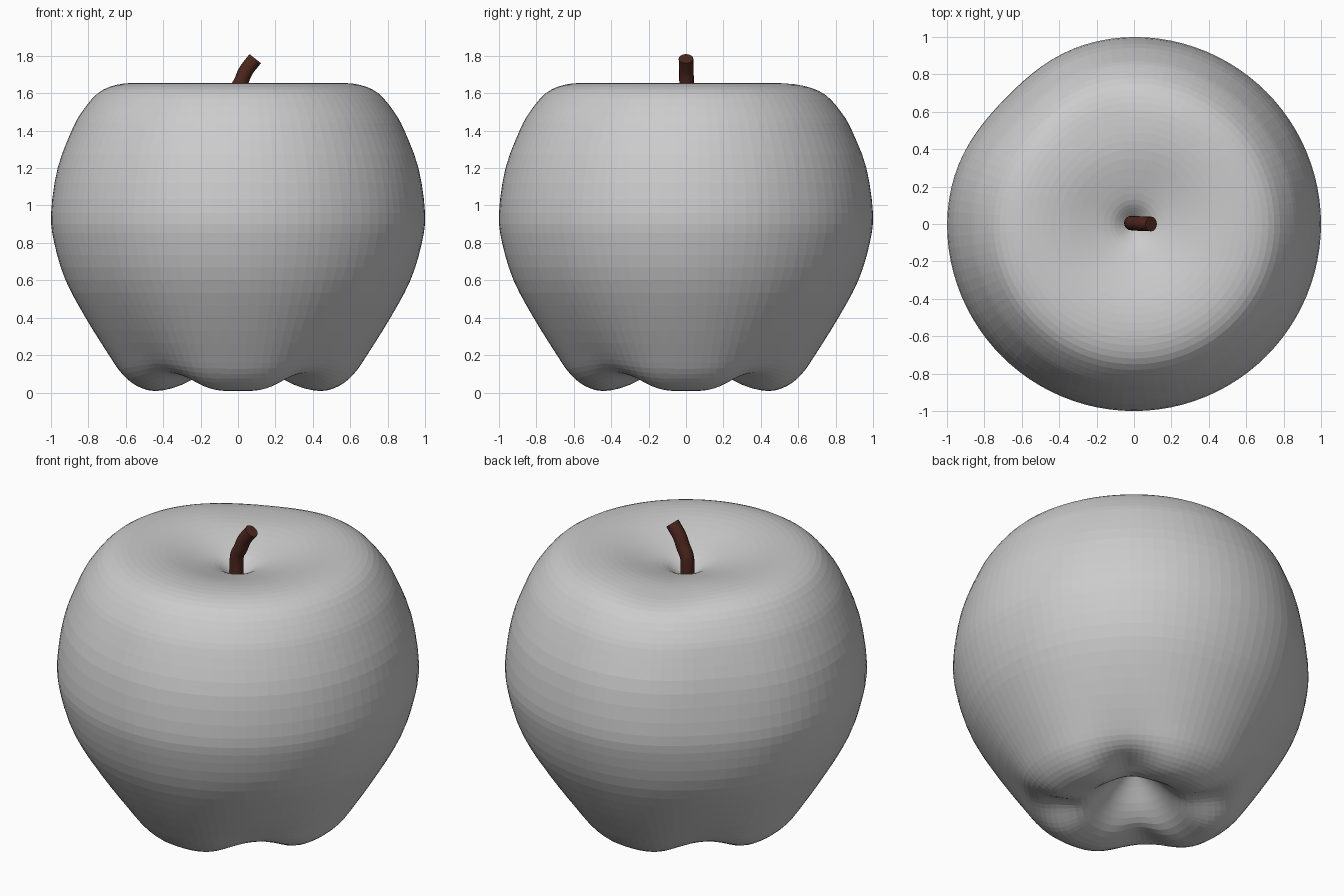
import bpy, bmesh, math
from mathutils import Vector

if "Cube" in bpy.data.objects:
    bpy.data.objects.remove(bpy.data.objects["Cube"])


def material(name, color):
    m = bpy.data.materials.new(name)
    m.diffuse_color = (*color, 1)
    m.use_nodes = True
    m.node_tree.nodes["Principled BSDF"].inputs["Base Color"].default_value = m.diffuse_color
    return m


def smooth_path(pts, steps):
    """Catmull-Rom curve through the points."""
    p = [Vector(q) for q in pts]
    p = [2 * p[0] - p[1]] + p + [2 * p[-1] - p[-2]]
    out = []
    for i in range(1, len(p) - 2):
        a, b, c, d = p[i - 1:i + 3]
        for k in range(steps):
            t = k / steps
            out.append(0.5 * (2 * b + (c - a) * t + (2 * a - 5 * b + 4 * c - d) * t * t
                              + (3 * b - a - 3 * c + d) * t ** 3))
    return out + [p[-2]]


def skin(name, rings, mat):
    """Bridge a list of vertex rings and close both ends with fans."""
    bm = bmesh.new()
    loops = [[bm.verts.new(v) for v in ring] for ring in rings]
    n = len(loops[0])
    for a, b in zip(loops, loops[1:]):
        for i in range(n):
            j = (i + 1) % n
            bm.faces.new((a[i], a[j], b[j], b[i]))
    for ring, flip in ((loops[0], True), (loops[-1], False)):
        mid = bm.verts.new(sum((v.co for v in ring), Vector()) / n)
        for i in range(n):
            f = (ring[i], ring[(i + 1) % n], mid)
            bm.faces.new(f[::-1] if flip else f)
    bmesh.ops.recalc_face_normals(bm, faces=bm.faces)
    me = bpy.data.meshes.new(name)
    bm.to_mesh(me)
    bm.free()
    me.materials.append(mat)
    ob = bpy.data.objects.new(name, me)
    bpy.context.collection.objects.link(ob)
    return ob


def bump(x, centre, width):
    return math.exp(-((x - centre) / width) ** 2)


skin_grey = material("apple_grey", (0.6, 0.6, 0.6))
brown = material("stem_brown", (0.075, 0.02, 0.013))

# Apple body: (radius, height) from the bottom hollow, around the side, into the top hollow
profile = [(0.02, 0.29), (0.1, 0.22), (0.2, 0.12), (0.31, 0.04), (0.44, 0.008), (0.54, 0.035),
           (0.62, 0.1), (0.69, 0.2), (0.815, 0.4), (0.922, 0.6), (0.983, 0.8), (1.0, 0.96),
           (0.965, 1.2), (0.89, 1.4), (0.835, 1.5), (0.75, 1.6), (0.65, 1.645), (0.53, 1.655),
           (0.4, 1.64), (0.25, 1.6), (0.13, 1.56), (0.07, 1.52), (0.02, 1.47)]
SEG = 96


def body_point(r, z, ang):
    # Four feet with creases between them
    crease = ((1 - math.cos(4 * ang)) / 2) ** 2
    low = max(0.0, 1 - z / 0.75) ** 2
    dz = 0.085 * crease * bump(r, 0.46, 0.17) * (z < 0.7)
    rr = r * (1 - 0.085 * crease * low * min(1, r / 0.4))
    # Shallow dent on the back left shoulder
    off = math.atan2(math.sin(ang - 2.37), math.cos(ang - 2.37))
    dent = bump(off, 0, 0.38)
    rr *= 1 - 0.045 * dent * bump(z, 1.15, 0.6) * min(1, r / 0.6)
    if z > 1.3:
        dz -= 0.035 * bump(off, -0.45, 0.45) * bump(r, 0.6, 0.25)
    return Vector((rr * math.cos(ang), rr * math.sin(ang), z + dz))


angles = [2 * math.pi * i / SEG for i in range(SEG)]
rings = [[body_point(p.x, p.y, a) for a in angles] for p in smooth_path(profile, 3)]
skin("apple_body", rings, skin_grey)

# Stem: a bent tube rising from the top hollow
path = smooth_path([(-0.012, 0.005, 1.48), (-0.012, 0.005, 1.6), (0.016, 0.003, 1.66),
                    (0.042, 0.002, 1.72), (0.092, 0, 1.785)], 3)
rings = []
for i, p in enumerate(path):
    d = (path[min(i + 1, len(path) - 1)] - path[max(i - 1, 0)]).normalized()
    side = Vector((0, 1, 0))
    across = side.cross(d).normalized()
    rings.append([p + 0.039 * (across * math.cos(a) + side * math.sin(a))
                  for a in [2 * math.pi * k / 16 for k in range(16)]])
stem = skin("stem", rings, brown)
for f in stem.data.polygons:
    f.use_smooth = True
bpy.context.view_layer.objects.active = stem
stem.select_set(True)
bpy.ops.object.shade_smooth_by_angle(angle=math.radians(40))
